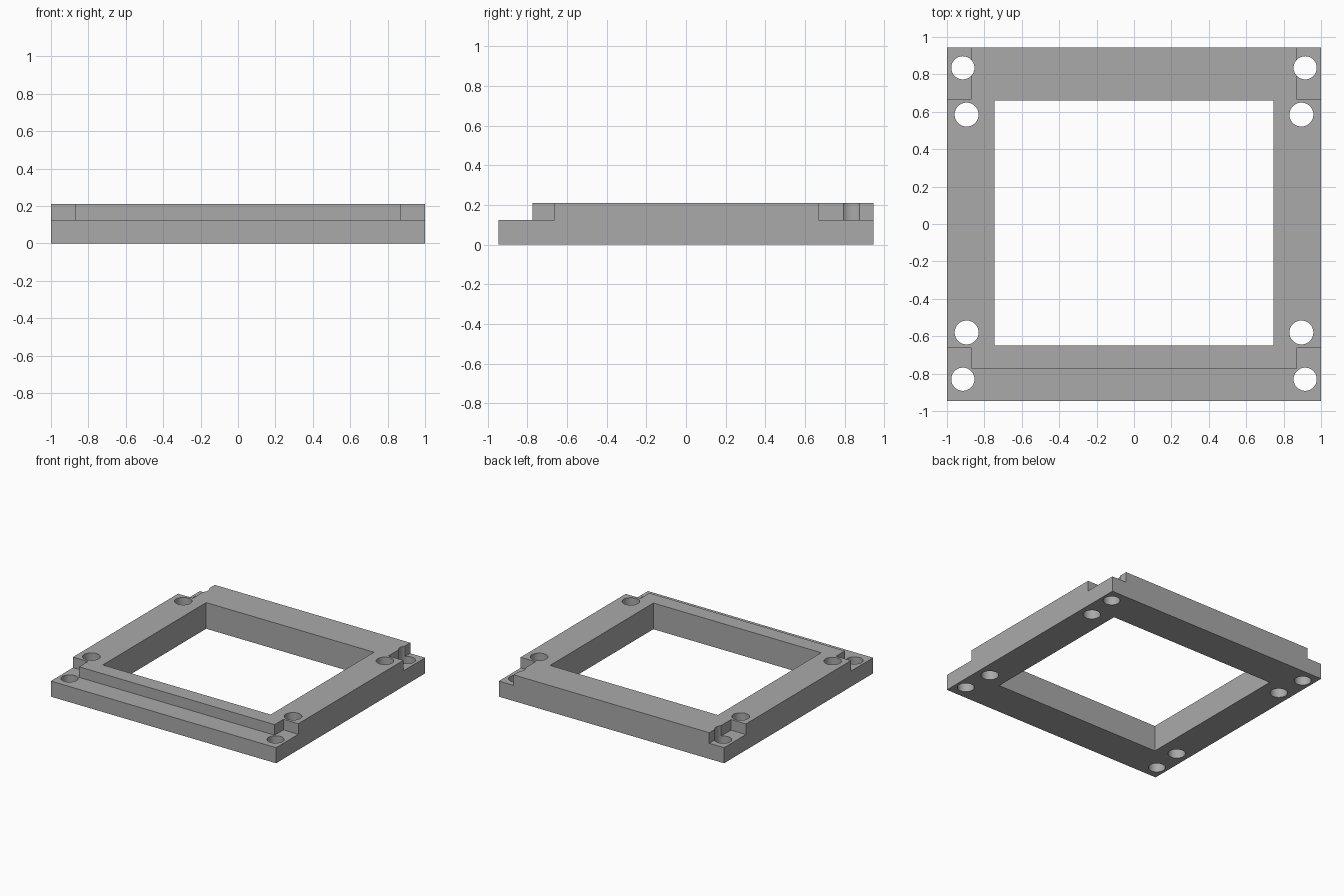
import bpy

old = bpy.data.objects.get("Cube")
if old:
    bpy.data.objects.remove(old, do_unlink=True)

HALF_X, HALF_Y = 1.0, 0.945
HEIGHT, STEP = 0.21, 0.125

grey = bpy.data.materials.new("plain grey")
grey.use_nodes = True
colour = (0.4, 0.4, 0.4, 1)
grey.diffuse_color = colour
grey.node_tree.nodes["Principled BSDF"].inputs["Base Color"].default_value = colour


def box(name, x0, x1, y0, y1, z0, z1):
    bpy.ops.mesh.primitive_cube_add(
        size=1, location=((x0 + x1) / 2, (y0 + y1) / 2, (z0 + z1) / 2))
    ob = bpy.context.object
    ob.name = name
    ob.scale = (x1 - x0, y1 - y0, z1 - z0)
    bpy.ops.object.transform_apply(location=True, rotation=False, scale=True)
    ob.data.materials.append(grey)
    return ob


def cut(body, cutter):
    mod = body.modifiers.new("cut", "BOOLEAN")
    mod.operation, mod.solver, mod.object = "DIFFERENCE", "EXACT", cutter
    bpy.context.view_layer.objects.active = body
    bpy.ops.object.modifier_apply(modifier=mod.name)
    bpy.data.objects.remove(cutter, do_unlink=True)


# Solid plate with the central opening
frame = box("frame", -HALF_X, HALF_X, -HALF_Y, HALF_Y, 0, HEIGHT)
cut(frame, box("opening", -0.745, 0.745, -0.65, 0.66, -0.1, 0.4))

# Lowered ledge along the front
cut(frame, box("front_ledge", -1.1, 1.1, -1.1, -0.775, STEP, 0.4))

# Corner notches and bolt holes, mirrored left and right
holes = [(0.915, 0.835, 0.062), (0.895, 0.585, 0.064),
         (0.895, -0.58, 0.064), (0.915, -0.83, 0.062)]
for side in (-1, 1):
    x0, x1 = sorted((side * 0.868, side * 1.1))
    cut(frame, box("front_notch", x0, x1, -1.2, -0.663, STEP, 0.4))
    cut(frame, box("back_notch", x0, x1, 0.668, 1.2, STEP, 0.4))
    for x, y, radius in holes:
        bpy.ops.mesh.primitive_cylinder_add(
            vertices=48, radius=radius, depth=1, location=(side * x, y, 0))
        drill = bpy.context.object
        drill.data.materials.append(grey)
        cut(frame, drill)

# Smooth hole walls, sharp edges elsewhere
bpy.ops.object.select_all(action="DESELECT")
frame.select_set(True)
bpy.context.view_layer.objects.active = frame
bpy.ops.object.shade_smooth_by_angle()
